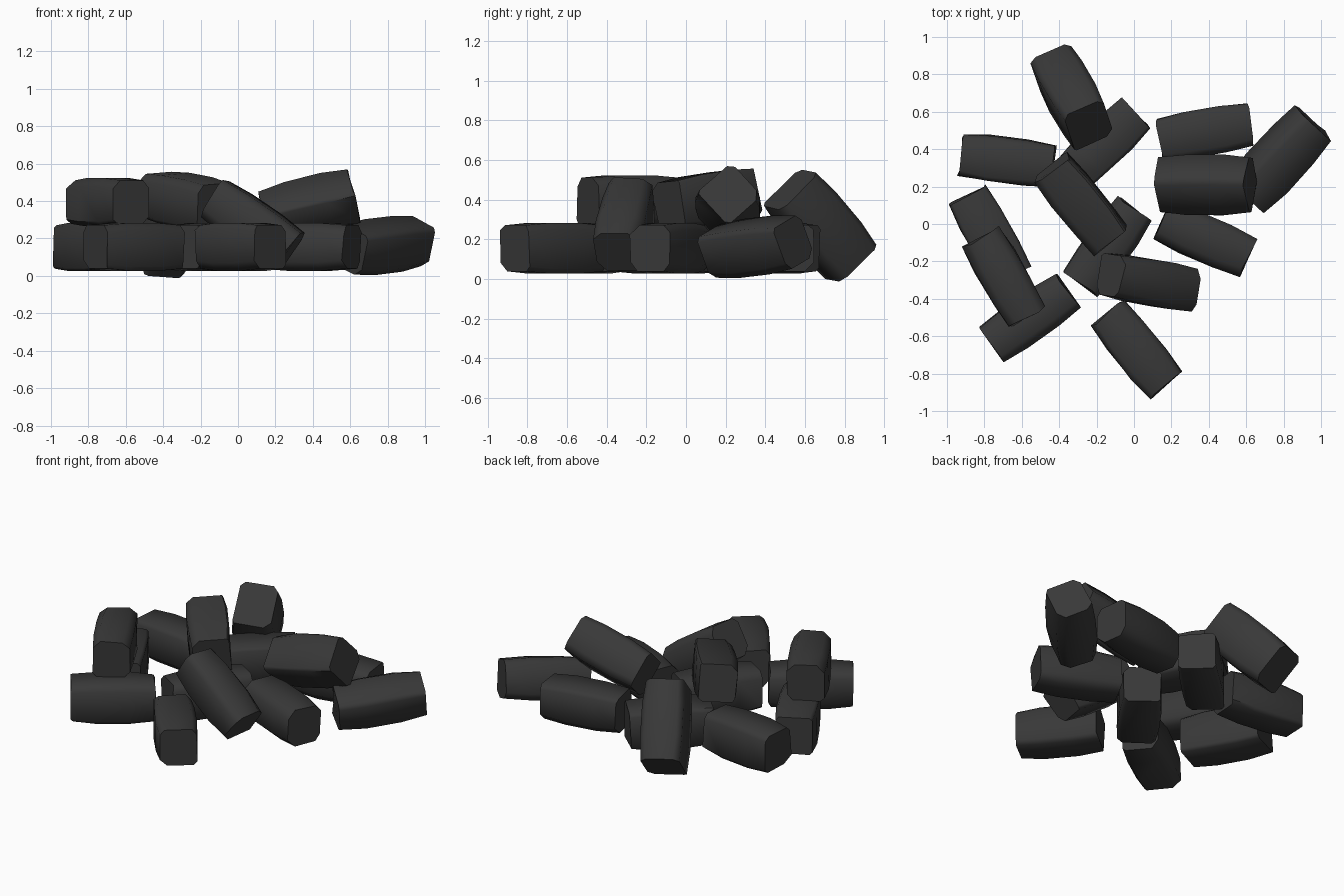
import bpy, bmesh, random
from math import radians
from mathutils import Vector, Euler

if "Cube" in bpy.data.objects:
    bpy.data.objects.remove(bpy.data.objects["Cube"])

random.seed(4)
charcoal = bpy.data.materials.new("charcoal")
charcoal.diffuse_color = (0.04, 0.04, 0.04, 1)
charcoal.use_nodes = True
charcoal.node_tree.nodes["Principled BSDF"].inputs["Base Color"].default_value = charcoal.diffuse_color


def section(w, h, chamfers):
    """Rectangle with each corner cut by its own amount."""
    pts = []
    for (sy, sz), c in zip([(1, 1), (-1, 1), (-1, -1), (1, -1)], chamfers):
        a = (sy * (w - c), sz * h)
        b = (sy * w, sz * (h - c))
        pts += [b, a] if sy * sz > 0 else [a, b]
    return pts


def lump(name, loc, yaw, pitch=0, roll=0, size=(0.50, 0.24, 0.25)):
    """Rough barrel-sided briquette lying along its local x axis."""
    length, w, h = size
    bm = bmesh.new()
    chamfers = [random.uniform(0.012, 0.05) for _ in range(4)]
    rot = Euler((radians(roll), radians(-pitch), radians(yaw))).to_matrix()
    rings = []
    for t, s in [(-0.5, 0.93), (-0.2, 1.02), (0.2, 1.02), (0.5, 0.93)]:
        ring = []
        for y, z in section(w / 2 * s, h / 2 * s, chamfers):
            j = random.uniform(-0.012, 0.006) if abs(t) == 0.5 else 0
            x = t * length + (j if t > 0 else -j)
            p = Vector((x, y + random.uniform(-0.004, 0.004), z))
            ring.append(bm.verts.new(rot @ p))
        rings.append(ring)
    n = len(rings[0])
    for a, b in zip(rings, rings[1:]):
        for i in range(n):
            k = (i + 1) % n
            bm.faces.new((a[i], a[k], b[k], b[i]))
    bm.faces.new(rings[0])
    bm.faces.new(rings[-1])
    bmesh.ops.recalc_face_normals(bm, faces=bm.faces)
    mesh = bpy.data.meshes.new(name)
    bm.to_mesh(mesh)
    bm.free()
    mesh.materials.append(charcoal)
    ob = bpy.data.objects.new(name, mesh)
    bpy.context.collection.objects.link(ob)
    ob.location = loc
    bpy.ops.object.select_all(action='DESELECT')
    ob.select_set(True)
    bpy.context.view_layer.objects.active = ob
    bpy.ops.object.shade_smooth_by_angle(angle=radians(50))


# Lower layer, lying flat: x, y, yaw
lower = [(-0.17, 0.42, 44), (-0.68, 0.34, -7), (-0.77, -0.06, -61),
         (-0.555, -0.50, 35), (0.015, -0.67, -51), (-0.14, -0.12, 54),
         (0.38, 0.49, 10), (0.38, -0.08, -24)]
for i, (x, y, yaw) in enumerate(lower):
    lump(f"lower_lump_{i + 1}", (x, y, 0.155), yaw)

# Lump on the right edge, slightly tipped
lump("edge_lump", (0.78, 0.35, 0.162), 47, 5, 22, (0.53, 0.24, 0.25))

# Upper layer resting on the others
lump("upper_left_lump", (-0.695, -0.285, 0.395), -60)
lump("upper_middle_lump", (-0.285, 0.105, 0.405), -51, -7, 4)
lump("upper_right_lump", (0.38, 0.22, 0.37), 0, 14, 42, (0.50, 0.25, 0.25))

# Lumps leaning down off the pile
lump("leaning_front_lump", (0.075, -0.31, 0.275), -10, -34)
lump("leaning_back_lump", (-0.33, 0.68, 0.27), 120, -46, 8, (0.52, 0.25, 0.29))
